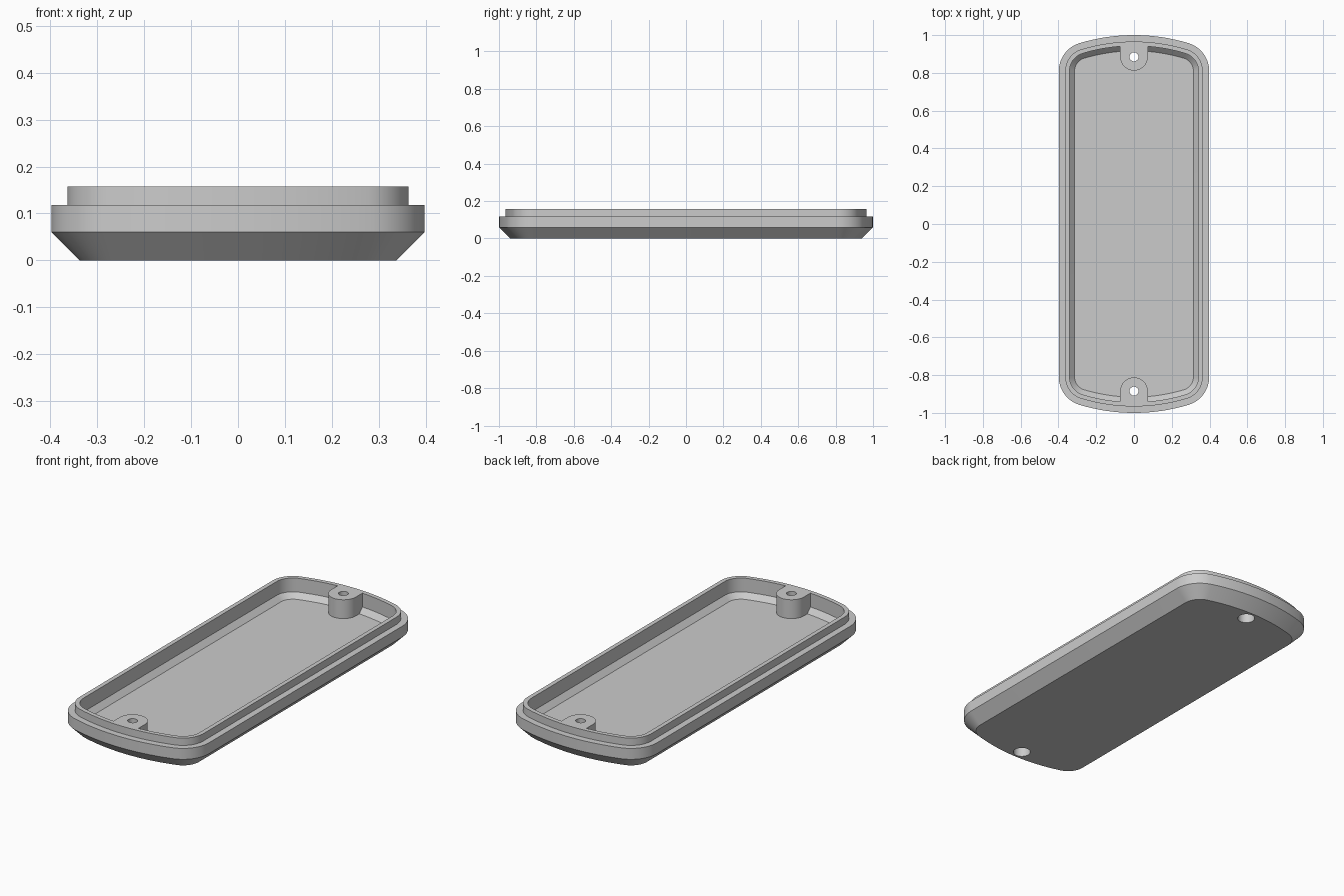
import bpy
import bmesh
from math import atan2, cos, pi, radians, sin, sqrt

if "Cube" in bpy.data.objects:
    bpy.data.objects.remove(bpy.data.objects["Cube"], do_unlink=True)

HALF_W, END_R, CORNER_R = 0.398, 1.0, 0.154
STEP_Z, TOP_Z, WALL = 0.118, 0.157, 0.057
CHAMFER = 0.06
BOSS_Y, BOSS_R = 0.885, 0.073
SCREW_R, SINK_R, SINK_DEPTH = 0.024, 0.043, 0.095

grey = bpy.data.materials.new("grey plastic")
grey.use_nodes = True
colour = (0.6, 0.6, 0.6, 1)
grey.diffuse_color = colour
grey.node_tree.nodes["Principled BSDF"].inputs["Base Color"].default_value = colour


def outline(inset):
    """Long plate with bowed ends and round corners, counter-clockwise."""
    cx = HALF_W - CORNER_R
    cy = sqrt((END_R - CORNER_R) ** 2 - cx ** 2)
    join = atan2(cy, cx)
    r, big = CORNER_R - inset, END_R - inset
    n, m = 14, 16
    corner = [(cx + r * cos(join * i / n), cy + r * sin(join * i / n)) for i in range(n)]
    sweep = [join + (pi - 2 * join) * i / m for i in range(m + 1)]
    bow = [(big * cos(a), big * sin(a)) for a in sweep]
    half = corner + bow + [(-x, y) for x, y in reversed(corner)]
    return half + [(-x, -y) for x, y in half]


def make_object(name, bm):
    bmesh.ops.recalc_face_normals(bm, faces=bm.faces)
    mesh = bpy.data.meshes.new(name)
    bm.to_mesh(mesh)
    bm.free()
    mesh.materials.append(grey)
    obj = bpy.data.objects.new(name, mesh)
    bpy.context.collection.objects.link(obj)
    return obj


def loft(name, rings):
    """Skin a stack of (points, z) rings and cap both ends."""
    bm = bmesh.new()
    loops = [[bm.verts.new((x, y, z)) for x, y in pts] for pts, z in rings]
    for a, b in zip(loops, loops[1:]):
        for i in range(len(a)):
            j = (i + 1) % len(a)
            bm.faces.new((a[i], a[j], b[j], b[i]))
    bm.faces.new(loops[0])
    bm.faces.new(loops[-1])
    return make_object(name, bm)


def circle(y, radius, n=32):
    return [(radius * cos(2 * pi * i / n), y + radius * sin(2 * pi * i / n)) for i in range(n)]


def boolean(target, tool, operation):
    mod = target.modifiers.new(operation, "BOOLEAN")
    mod.object, mod.operation, mod.solver = tool, operation, "EXACT"
    bpy.ops.object.select_all(action="DESELECT")
    bpy.context.view_layer.objects.active = target
    target.select_set(True)
    bpy.ops.object.modifier_apply(modifier=mod.name)
    bpy.data.objects.remove(tool, do_unlink=True)


# Shell: bevelled base, stepped lip, hollow with a bevelled floor edge
inner_bevel = CHAMFER + WALL * sqrt(2) - WALL
profile = [(CHAMFER, 0), (0, CHAMFER), (0, STEP_Z), (0.034, STEP_Z), (0.034, TOP_Z),
           (WALL, TOP_Z), (WALL, inner_bevel), (inner_bevel, WALL)]
cover = loft("cover_shell", [(outline(d), z) for d, z in profile])

for side in (1, -1):
    # Screw boss: round toward the middle, running into the end wall
    arc = [(BOSS_R * cos(pi * i / 20), BOSS_Y - BOSS_R * sin(pi * i / 20)) for i in range(21)]
    pts = arc + [(-BOSS_R, 0.952), (BOSS_R, 0.952)]
    pts = [(x, side * y) for x, y in pts]
    boolean(cover, loft("screw_boss", [(pts, WALL / 2), (pts, TOP_Z)]), "UNION")

for side in (1, -1):
    # Screw hole with a wider recess from below
    y = side * BOSS_Y
    hole = loft("screw_hole", [(circle(y, SINK_R), -0.05), (circle(y, SINK_R), SINK_DEPTH),
                               (circle(y, SCREW_R), SINK_DEPTH), (circle(y, SCREW_R), 0.25)])
    boolean(cover, hole, "DIFFERENCE")

# Smooth round walls, crisp edges
bpy.ops.object.select_all(action="DESELECT")
cover.select_set(True)
bpy.context.view_layer.objects.active = cover
bpy.ops.object.shade_smooth_by_angle(angle=radians(25))
